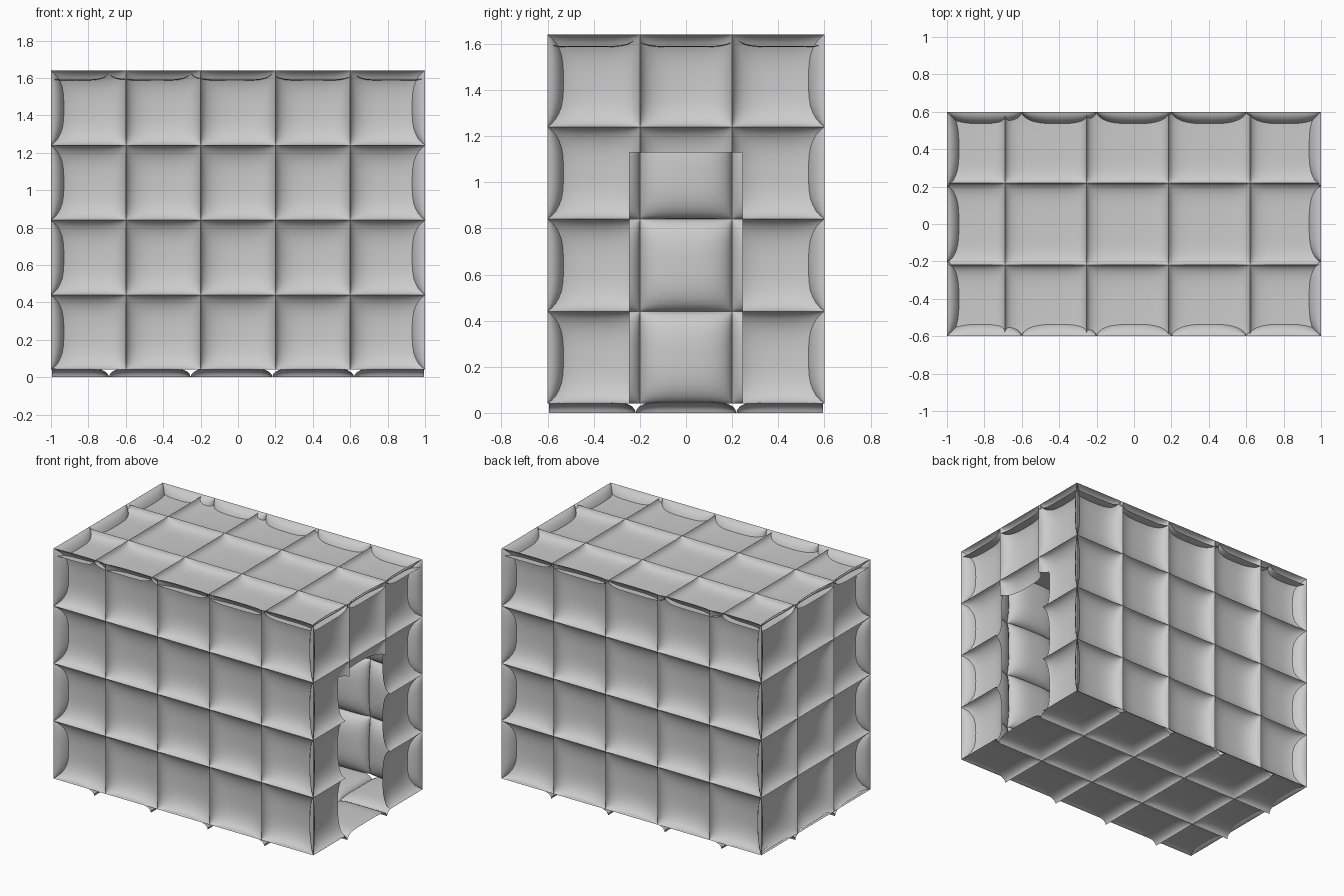
import bpy, bmesh, math
from mathutils import Vector

if "Cube" in bpy.data.objects:
    bpy.data.objects.remove(bpy.data.objects["Cube"])

N = 16          # divisions per cell


def dish(u, v, depth, power):
    """Inward depth of a cell, u and v in -1..1."""
    k = max(0, 1 - abs(u) ** power) * max(0, 1 - abs(v) ** power)
    return depth * math.sqrt(k)


def cut(bm, co, no, clear=False):
    geom = bm.verts[:] + bm.edges[:] + bm.faces[:]
    bmesh.ops.bisect_plane(bm, geom=geom, plane_co=co, plane_no=no, dist=1e-5, clear_outer=clear)


def quilted_panel(name, origin, across, up, inward, nu, nv,
                  depth=0.082, power=3, clip=False, door=False):
    """Grid of nu x nv dished cells; across / up are one-cell vectors."""
    o, a, b, n = map(Vector, (origin, across, up, inward))
    # points crowd toward the ribs, where the curve is steep
    t = [-math.cos(math.pi * i / N) for i in range(N)]

    def samples(cells):
        return [(c + (x + 1) / 2, x) for c in range(cells) for x in t] + [(cells, -1)]

    bm = bmesh.new()
    rows = [[bm.verts.new(o + a * p + b * q + n * dish(u, v, depth, power))
             for p, u in samples(nu)] for q, v in samples(nv)]
    for r0, r1 in zip(rows, rows[1:]):
        for i in range(len(r0) - 1):
            bm.faces.new((r0[i], r0[i + 1], r1[i + 1], r1[i]))
    if clip:    # trim to the outer footprint
        for s in (-1, 1):
            cut(bm, (s * 0.995, 0, 0), (s, 0, 0), True)
            cut(bm, (0, s * 0.595, 0), (0, s, 0), True)
    if door:    # doorway
        for s in (-1, 1):
            cut(bm, (0, s * 0.245, 0), (0, s, 0))
        cut(bm, (0, 0, 1.13), (0, 0, 1))
        gone = [f for f in bm.faces
                if abs(f.calc_center_median().y) < 0.245 and f.calc_center_median().z < 1.13]
        bmesh.ops.delete(bm, geom=gone, context='FACES')
    bm.normal_update()
    if sum((f.normal.dot(n) for f in bm.faces)) > 0:
        bmesh.ops.reverse_faces(bm, faces=bm.faces[:])
    me = bpy.data.meshes.new(name)
    bm.to_mesh(me)
    bm.free()
    ob = bpy.data.objects.new(name, me)
    bpy.context.collection.objects.link(ob)
    bpy.context.view_layer.objects.active = ob
    ob.select_set(True)
    bpy.ops.object.shade_smooth_by_angle(angle=math.radians(40))
    ob.select_set(False)
    return ob


# long walls
for name, s in (("front_wall", -1), ("back_wall", 1)):
    quilted_panel(name, (-1, s * 0.6, 0.04), (0.4, 0, 0), (0, 0, 0.4), (0, -s, 0), 5, 4)

# end walls, the right one with a doorway
for name, s in (("left_wall", -1), ("right_wall", 1)):
    quilted_panel(name, (s, -0.6, 0.04), (0, 0.4, 0), (0, 0, 0.4), (-s, 0, 0), 3, 4, door=s > 0)

# floor and roof use slightly larger, shallower cells trimmed at the walls
for name, z, s in (("floor", 0, 1), ("roof", 1.635, -1)):
    quilted_panel(name, (-1.127, -0.654, z), (0.4368, 0, 0), (0, 0.436, 0), (0, 0, s), 5, 3,
                  depth=0.05, power=5, clip=True)
